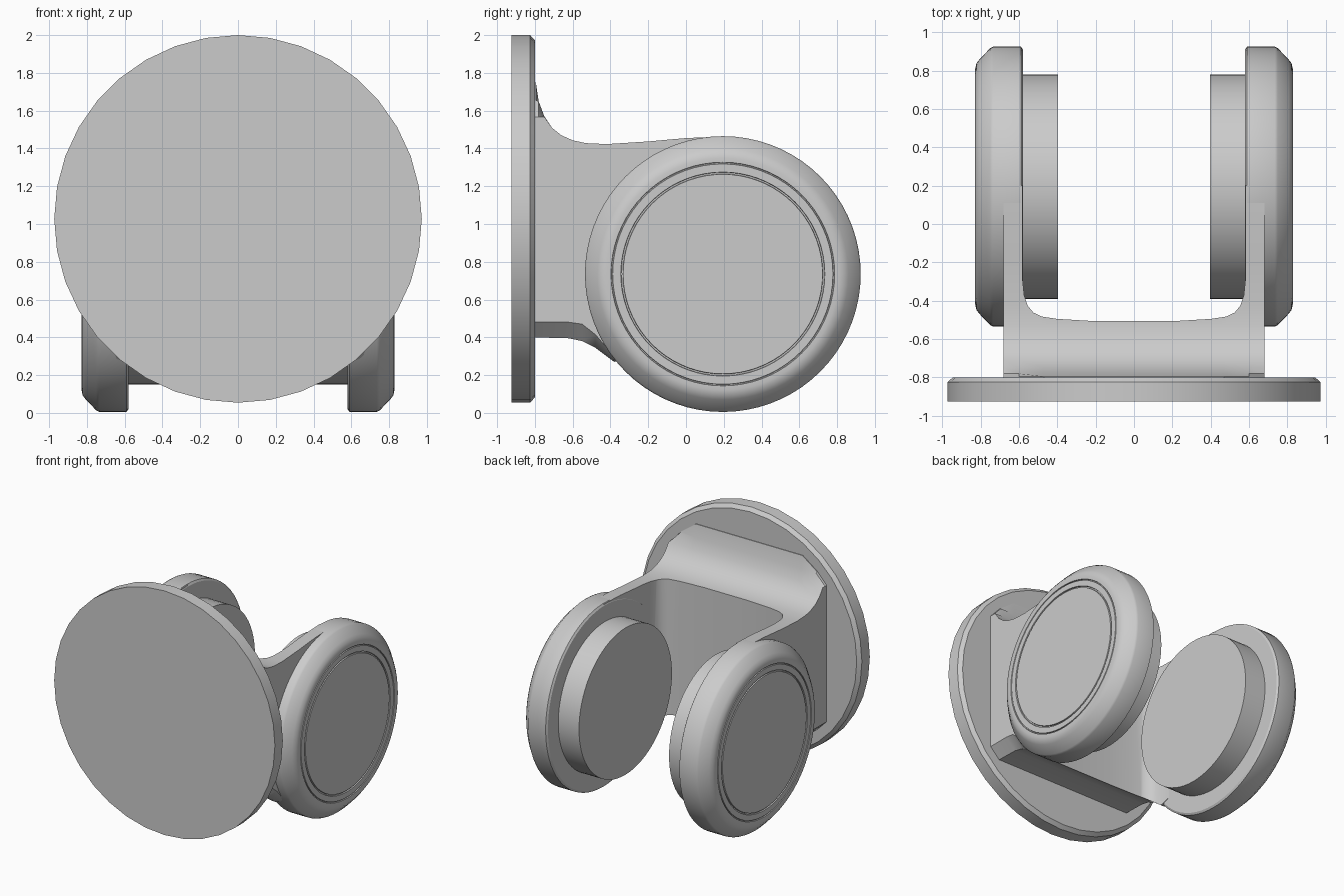
import bpy, bmesh, math
from mathutils import Matrix

if "Cube" in bpy.data.objects:
    bpy.data.objects.remove(bpy.data.objects["Cube"])

grey = bpy.data.materials.new("plain_grey")
grey.use_nodes = True
COLOUR = (0.6, 0.6, 0.6, 1)
grey.diffuse_color = COLOUR
grey.node_tree.nodes["Principled BSDF"].inputs["Base Color"].default_value = COLOUR


def skin(name, rings, matrix=Matrix()):
    """Join equal closed rings of points into a capped solid."""
    bm = bmesh.new()
    rows = [[bm.verts.new(p) for p in ring] for ring in rings]
    n = len(rows[0])
    for a, b in zip(rows, rows[1:]):
        for i in range(n):
            j = (i + 1) % n
            bm.faces.new((a[i], a[j], b[j], b[i]))
    bm.faces.new(rows[0])
    bm.faces.new(rows[-1])
    bmesh.ops.recalc_face_normals(bm, faces=bm.faces)
    mesh = bpy.data.meshes.new(name)
    bm.to_mesh(mesh)
    bm.free()
    mesh.transform(matrix)
    mesh.materials.append(grey)
    ob = bpy.data.objects.new(name, mesh)
    bpy.context.collection.objects.link(ob)
    return ob


def lathe(name, profile, sides, matrix):
    """Revolve (height, radius) pairs about local z."""
    turns = [math.tau * i / sides for i in range(sides)]
    return skin(name, [[(r * math.cos(t), r * math.sin(t), h) for t in turns]
                       for h, r in profile], matrix)


def smooth(ob, angle=30):
    bpy.ops.object.select_all(action="DESELECT")
    ob.select_set(True)
    bpy.context.view_layer.objects.active = ob
    bpy.ops.object.shade_smooth_by_angle(angle=math.radians(angle))


# Round front plate with a chamfered back rim
plate = lathe("front_plate", [(0, 0.945), (0.025, 0.973), (0.125, 0.973)], 36,
              Matrix.Translation((0, -0.8, 1.027)) @ Matrix.Rotation(math.pi / 2, 4, "X"))
smooth(plate)

# Ear cups: rounded housing with a grooved cap, and a plain inner pad
housing = [(0.58, 0.715), (0.59, 0.73), (0.735, 0.73), (0.75, 0.722), (0.805, 0.665),
           (0.822, 0.643), (0.828, 0.615), (0.828, 0.592), (0.82, 0.59), (0.82, 0.585),
           (0.828, 0.583), (0.828, 0.54), (0.818, 0.538), (0.818, 0.53), (0.828, 0.528)]
pad = [(0.397, 0.585), (0.6, 0.585)]
for side, sign in (("left", 1), ("right", -1)):
    place = Matrix.Translation((0, 0.195, 0.735)) @ Matrix.Rotation(sign * math.pi / 2, 4, "Y")
    smooth(lathe(side + "_housing", housing, 72, place))
    smooth(lathe(side + "_pad", pad, 72, place))

# Yoke: side outline lofted across the width, lower edges chamfered
under = [(-0.81, 0.40), (-0.62, 0.395), (-0.55, 0.38), (-0.48, 0.345), (-0.38, 0.27)]
lift = [0.08, 0.085, 0.09, 0.07, 0.03]
end = [(-0.25, 0.32), (0.2, 0.5), (0.2, 1.463)]
over = [(0, 1.455), (-0.2, 1.437), (-0.42, 1.423), (-0.53, 1.428), (-0.6, 1.443),
        (-0.66, 1.47), (-0.71, 1.51), (-0.75, 1.57), (-0.78, 1.65), (-0.795, 1.75), (-0.81, 1.75)]


def section(x):
    edge = abs(x) > 0.65
    low = [(y, z + up * edge) for (y, z), up in zip(under, lift)]
    top = 1.025 + math.sqrt(0.87 ** 2 - x * x)
    return [(x, y, min(z, top)) for y, z in low + end + over]


half = [0.68, 0.6, 0.47]
yoke = skin("yoke", [section(x) for x in [-x for x in half] + half[::-1]])

# Opening between the arms, with rounded inner corners
corner = [(0.582, 1.2), (0.582, -0.28), (0.573, -0.37), (0.555, -0.425), (0.525, -0.462),
          (0.48, -0.483), (0.4, -0.495), (0.2, -0.507)]
outline = corner + [(-x, y) for x, y in reversed(corner)]
cutter = skin("opening_cutter", [[(x, y, z) for x, y in outline] for z in (-0.5, 2.5)])
cut = yoke.modifiers.new("opening", "BOOLEAN")
cut.object = cutter
cut.solver = "EXACT"
bpy.context.view_layer.objects.active = yoke
bpy.ops.object.modifier_apply(modifier=cut.name)
bpy.data.objects.remove(cutter)
smooth(yoke)
